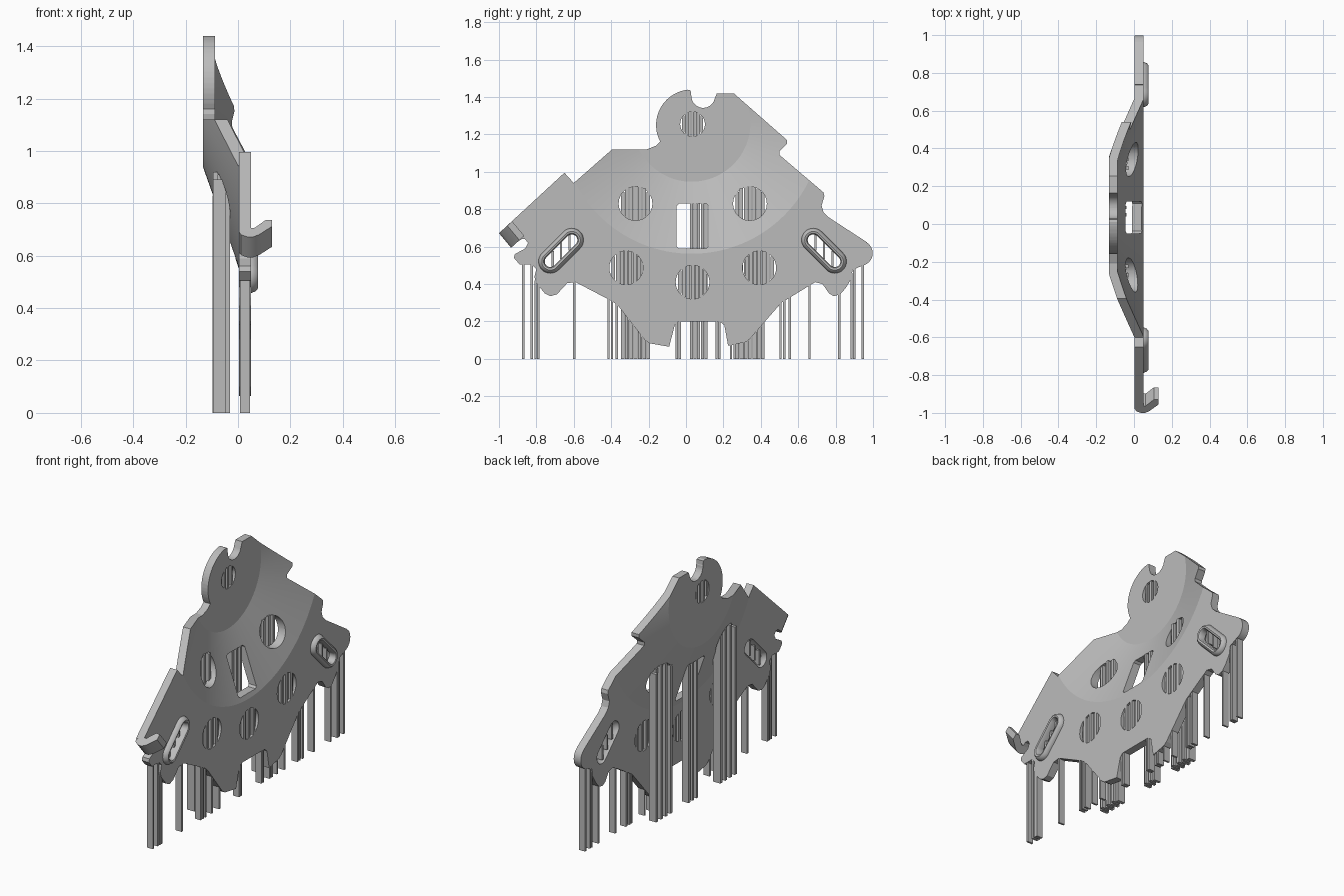
import bpy
import bmesh
from math import sin, cos, pi, radians, sqrt
from mathutils import Vector

cube = bpy.data.objects.get("Cube")
if cube:
    bpy.data.objects.remove(cube, do_unlink=True)

steel = bpy.data.materials.new("plain grey")
steel.use_nodes = True
GREY = (.5, .5, .5, 1)
steel.diffuse_color = GREY
steel.node_tree.nodes["Principled BSDF"].inputs["Base Color"].default_value = GREY

BACK, FRONT = 0.003, 0.05      # depth range of the flat flange
AXIS = Vector((.03, 1.262))    # dish axis in (y, z)


def make(name, bm):
    """Turn a bmesh into a grey object."""
    bmesh.ops.recalc_face_normals(bm, faces=bm.faces)
    mesh = bpy.data.meshes.new(name)
    bm.to_mesh(mesh)
    bm.free()
    mesh.materials.append(steel)
    obj = bpy.data.objects.new(name, mesh)
    bpy.context.collection.objects.link(obj)
    return obj


def arc(cy, cz, r, start, end, steps):
    """Points of an arc in the (y, z) plane, angles in degrees."""
    angles = [radians(start + (end - start) * i / steps) for i in range(steps + 1)]
    return [(cy + r * cos(a), cz + r * sin(a)) for a in angles]


def circle(cy, cz, r):
    return arc(cy, cz, r, 0, 360, 48)[:-1]


def obround(cy, cz, r, tilt, half=.081):
    """Slot outline whose long axis is tilted by the given degrees."""
    oy, oz = half * cos(radians(tilt)), half * sin(radians(tilt))
    return (arc(cy + oy, cz + oz, r, tilt - 90, tilt + 90, 16)
            + arc(cy - oy, cz - oz, r, tilt + 90, tilt + 270, 16))


def prism(bm, points, x0=-.5, x1=.5):
    """Extrude a (y, z) outline along x."""
    low = [bm.verts.new((x0, y, z)) for y, z in points]
    high = [bm.verts.new((x1, y, z)) for y, z in points]
    bm.faces.new(low)
    bm.faces.new(high[::-1])
    bridge(bm, low, high)


def bridge(bm, a, b):
    for i in range(len(a)):
        j = (i + 1) % len(a)
        bm.faces.new((a[i], a[j], b[j], b[i]))


def boolean(target, cutter, operation):
    mod = target.modifiers.new("cut", 'BOOLEAN')
    mod.operation, mod.solver, mod.object = operation, 'EXACT', cutter
    bpy.context.view_layer.objects.active = target
    bpy.ops.object.modifier_apply(modifier=mod.name)
    bpy.data.objects.remove(cutter, do_unlink=True)


def smooth(obj, degrees):
    bpy.ops.object.select_all(action='DESELECT')
    obj.select_set(True)
    bpy.context.view_layer.objects.active = obj
    bpy.ops.object.shade_smooth_by_angle(angle=radians(degrees))


# Dished sheet, turned around the x axis
bm = bmesh.new()
profile = [(0, -.133), (.325, -.133), (.71, BACK), (1.6, BACK),
           (1.6, FRONT), (.70, FRONT), (.315, -.088), (0, -.088)]
SEGMENTS = 128
rings = []
for i in range(SEGMENTS):
    a = 2 * pi * i / SEGMENTS
    rings.append([bm.verts.new((x, AXIS.x + r * cos(a), AXIS.y + r * sin(a)))
                  for r, x in profile])
for i, ring in enumerate(rings):
    after = rings[(i + 1) % SEGMENTS]
    for k in range(len(profile) - 1):
        bm.faces.new((ring[k], ring[k + 1], after[k + 1], after[k]))
bmesh.ops.remove_doubles(bm, verts=bm.verts, dist=.0001)
plate = make("dished_plate", bm)

# Outer contour, clockwise from the round top tab
outline = arc(.03, 1.25, .19, 208, 96, 18)
outline += [(.025, 1.435), (.027, 1.41)] + arc(.092, 1.405, .063, 180, 345, 14)
outline += [
    (.165, 1.42), (.255, 1.42), (.54, 1.17), (.54, 1.15), (.50, 1.11), (.50, 1.09),
    (.735, .89), (.74, .87), (.725, .82), (.735, .785), (.765, .755), (.965, .625)]
outline += arc(.93, .565, .068, 55, -80, 12)
outline += [
    (.89, .475), (.885, .43), (.855, .38), (.825, .345), (.79, .335), (.765, .35),
    (.73, .40), (.69, .41), (.51, .30), (.34, .105), (.32, .09), (.225, .07),
    (.205, .18), (.18, .2), (-.04, .2), (-.06, .18), (-.09, .065), (-.195, .083),
    (-.22, .10), (-.36, .28), (-.39, .305), (-.59, .41), (-.635, .405), (-.69, .345),
    (-.725, .335), (-.755, .35), (-.805, .41), (-.81, .44), (-.80, .48), (-.825, .505),
    (-.89, .505), (-.92, .54), (-.915, .56), (-.86, .59), (-.845, .62), (-.86, .64),
    (-.88, .64), (-.915, .615), (-.975, .695), (-.65, .995), (-.60, .94),
    (-.395, 1.12), (-.21, 1.12), (-.16, 1.14)]
bm = bmesh.new()
prism(bm, outline)
boolean(plate, make("contour_cutter", bm), 'INTERSECT')

# Holes: (y, z, radius)
HOLE = .09
upper_holes = [(-.27, .83, HOLE), (.342, .83, HOLE)]
inner_holes = [(-.32, .487, HOLE), (.392, .487, HOLE), (.035, .41, HOLE)]
tab_hole = (.035, 1.255, .066)
slots = [(-.668, .578, 45), (.738, .578, -45)]
WINDOW = (-.05, .12, .59, .83)
bm = bmesh.new()
for hole in upper_holes + inner_holes + [tab_hole]:
    prism(bm, circle(*hole))
for y, z, tilt in slots:
    prism(bm, obround(y, z, .048, tilt))
ya, yb, za, zb = WINDOW
c = .012
prism(bm, [(ya + c, za), (yb - c, za), (yb, za + c), (yb, zb - c),
           (yb - c, zb), (ya + c, zb), (ya, zb - c), (ya, za + c)])
boolean(plate, make("hole_cutter", bm), 'DIFFERENCE')
smooth(plate, 12)

# Raised rims around the slanted slots
section = [(.064, .048), (.056, .068), (.046, .076), (.036, .073), (.03, .062),
           (.03, .03), (.042, .022), (.05, .005)]
for side, (y, z, tilt) in zip(("front", "rear"), slots):
    bm = bmesh.new()
    loops = [[bm.verts.new((x, py, pz)) for py, pz in obround(y, z, r, tilt)]
             for r, x in section]
    for i, loop in enumerate(loops):
        bridge(bm, loop, loops[(i + 1) % len(loops)])
    smooth(make(side + "_slot_rim", bm), 40)

# Bent lip on the front tip, swept along the tip edge
bm = bmesh.new()
inward, along = Vector((.74, .67)), Vector((.065, -.078))
corner = Vector((-1, .672))
lip = [(.05, BACK), (.03, BACK), (.012, .012), (0, .035), (0, .058), (.012, .08),
       (.06, .13), (.095, .13), (.095, .105), (.05, .062), (.05, FRONT)]
ends = [[bm.verts.new((x, *(corner + inward * u + along * t))) for u, x in lip]
        for t in (0, 1)]
bm.faces.new(ends[0])
bm.faces.new(ends[1][::-1])
bridge(bm, *ends)
smooth(make("bent_lip", bm), 35)


def rod(bm, y, z0, z1, x0=.007, x1=.046, w=.012):
    prism(bm, [(y - w / 2, z0), (y + w / 2, z0), (y + w / 2, z1), (y - w / 2, z1)], x0, x1)


def staggered(index, x0, x1):
    shift = (x1 - x0) / 4 * (index % 2)
    return x0 + shift, x1 - (x1 - x0) / 4 + shift


def fill_hole(bm, hole, x0, x1, to_ground):
    """Row of staggered rods under the upper rim of a round hole."""
    cy, cz, r = hole
    count = 7
    for i in range(count):
        dy = r * .76 * (2 * i / (count - 1) - 1)
        h = sqrt(r * r - dy * dy) + .003
        rod(bm, cy + dy, 0 if to_ground else cz - h, cz + h,
            *staggered(i, x0, x1), r * .21)


# Rods standing on the ground behind the dish
bm = bmesh.new()
for hole in upper_holes:
    fill_hole(bm, hole, -.095, -.03, True)
for i in range(5):
    rod(bm, .03 + i * .019, 0, WINDOW[3], *staggered(i, -.097, -.04), .016)
make("dish_supports", bm)

# Rods standing inside the holes and slots
bm = bmesh.new()
for hole in inner_holes:
    fill_hole(bm, hole, BACK, FRONT, False)
fill_hole(bm, tab_hole, -.131, -.09, False)
for y, z, tilt in slots:
    for dy in (-.045, 0, .045):
        mid = z + dy * (1 if tilt > 0 else -1)
        rod(bm, y + dy, mid - .044, mid + .044)
make("hole_supports", bm)

# Rods from the ground to the lower edge: (y, top)
bm = bmesh.new()
edge = [(-.87, .51), (-.825, .51), (-.805, .42), (-.79, .4), (-.597, .42),
        (-.415, .33), (-.395, .32), (-.37, .3), (-.31, .24), (-.24, .15),
        (-.05, .2), (-.033, .21), (.163, .21), (.178, .21), (.24, .09), (.26, .09),
        (.31, .1), (.38, .16), (.505, .31), (.525, .32), (.555, .34), (.66, .4),
        (.82, .35), (.885, .46), (.9, .49), (.945, .51)]
for y, top in edge:
    rod(bm, y, 0, top)
make("edge_supports", bm)
